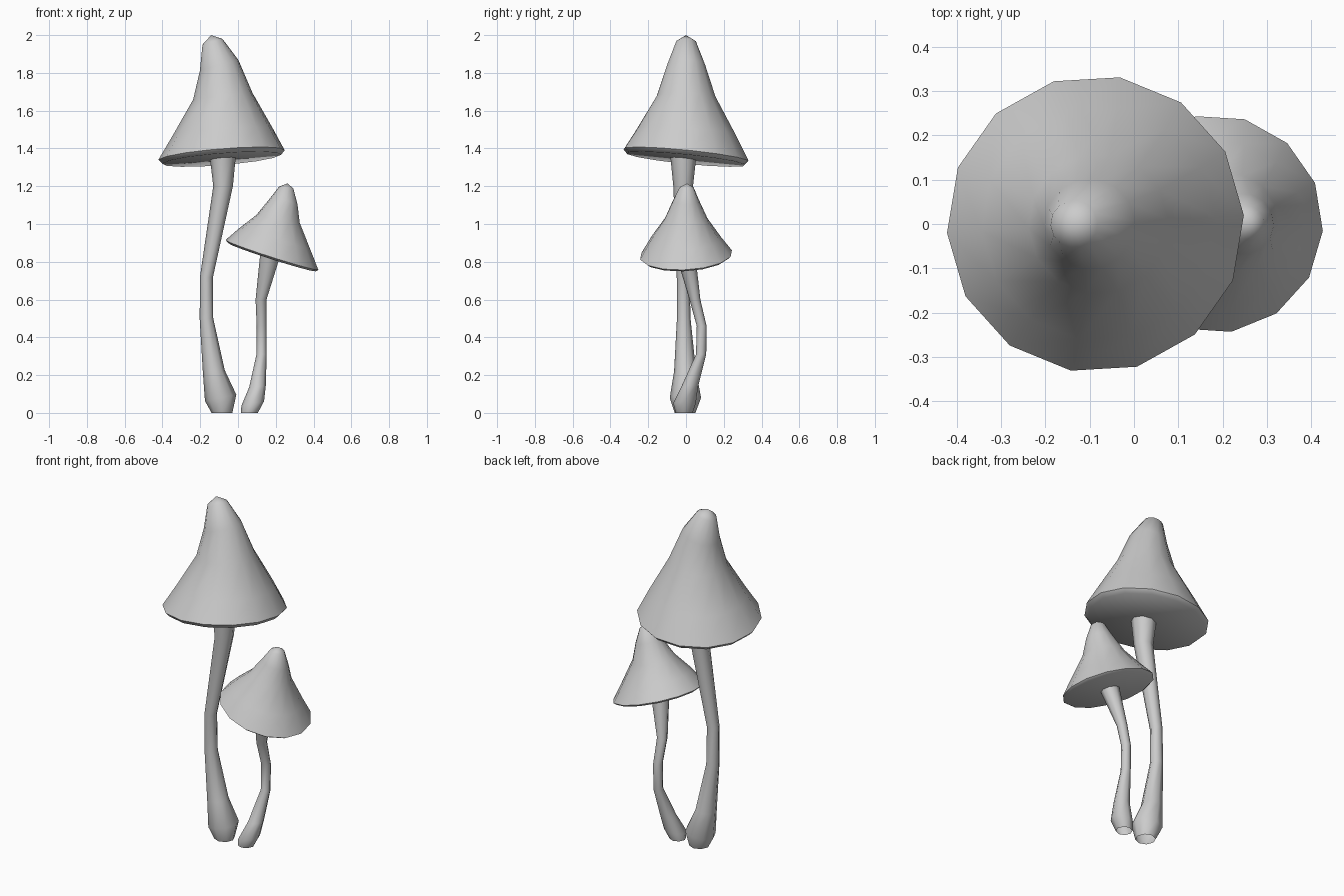
import bpy, bmesh, math

if "Cube" in bpy.data.objects:
    bpy.data.objects.remove(bpy.data.objects["Cube"])


def ring(bm, sides, x, y, z, r, sx=0.0, sy=0.0, phase=0.0):
    # ring of vertices whose height slopes by sx along x and sy along y
    out = []
    for i in range(sides):
        a = phase + 2 * math.pi * i / sides
        dx, dy = r * math.cos(a), r * math.sin(a)
        out.append(bm.verts.new((x + dx, y + dy, z + sx * dx + sy * dy)))
    return out


def bridge(bm, low, high):
    n = len(low)
    for i in range(n):
        j = (i + 1) % n
        bm.faces.new((low[i], low[j], high[j], high[i]))


def finish(bm, name, angle):
    me = bpy.data.meshes.new(name)
    bmesh.ops.recalc_face_normals(bm, faces=bm.faces[:])
    bm.to_mesh(me)
    bm.free()
    ob = bpy.data.objects.new(name, me)
    bpy.context.collection.objects.link(ob)
    bpy.ops.object.select_all(action='DESELECT')
    ob.select_set(True)
    bpy.context.view_layer.objects.active = ob
    bpy.ops.object.shade_smooth_by_angle(angle=math.radians(angle))


def stem(name, rows):
    # open-ended tube through the given rings
    bm = bmesh.new()
    rings = [ring(bm, 8, *row) for row in rows]
    for a, b in zip(rings, rings[1:]):
        bridge(bm, a, b)
    finish(bm, name, 60)


def cap(name, rows, apex, lip, phase):
    # conical cap: sloping rings, rounded tip, thin lip and flat underside
    bm = bmesh.new()
    x, y, z, r, sx, sy = rows[0]
    rows = [(x, y, z - lip, r * 0.94, sx, sy)] + rows
    rings = [ring(bm, 14, *row, phase=phase) for row in rows]
    for a, b in zip(rings, rings[1:]):
        bridge(bm, a, b)
    tip = bm.verts.new(apex)
    under = bm.verts.new((x, y, z - lip))
    for centre, loop in ((tip, rings[-1]), (under, rings[0])):
        for i in range(14):
            bm.faces.new((loop[i], loop[(i + 1) % 14], centre))
    finish(bm, name, 60)


# tall mushroom: x, y, z, radius, slope x, slope y
stem("tall_stem", [
    (-0.085, -0.005, 0.0, 0.055),
    (-0.092, -0.003, 0.08, 0.083, 0.2),
    (-0.128, -0.005, 0.22, 0.058, 0.1),
    (-0.167, -0.012, 0.50, 0.036),
    (-0.167, -0.015, 0.72, 0.034, -0.1),
    (-0.079, -0.015, 1.20, 0.052),
    (-0.080, -0.015, 1.35, 0.068, 0.09, -0.11),
])
cap("tall_cap", [
    (-0.087, 0.0, 1.365, 0.335, 0.08, -0.10),
    (-0.080, 0.0, 1.490, 0.264, 0.07, -0.06),
    (-0.080, 0.0, 1.675, 0.158, 0.11, -0.02),
    (-0.100, 0.0, 1.840, 0.102, 0.28, 0.0),
    (-0.135, 0.0, 1.965, 0.053, 0.28, 0.0),
], (-0.142, 0.0, 2.0), 0.022, math.radians(3.4))

# small mushroom
stem("small_stem", [
    (0.060, -0.010, 0.0, 0.045),
    (0.078, -0.008, 0.05, 0.060, 0.2),
    (0.103, 0.020, 0.14, 0.044, 0.1),
    (0.125, 0.080, 0.31, 0.027),
    (0.125, 0.083, 0.46, 0.026),
    (0.122, 0.047, 0.60, 0.029),
    (0.168, 0.000, 0.83, 0.050, -0.32, 0.05),
])
cap("small_cap", [
    (0.180, 0.000, 0.836, 0.246, -0.32, 0.05),
    (0.195, 0.000, 0.922, 0.188, -0.30, 0.0),
    (0.212, 0.000, 1.027, 0.115, -0.18, 0.0),
    (0.246, 0.000, 1.125, 0.069, -0.30, 0.0),
    (0.255, 0.003, 1.193, 0.038, -0.12, 0.0),
], (0.262, 0.005, 1.215), 0.012, math.radians(-3.6))
